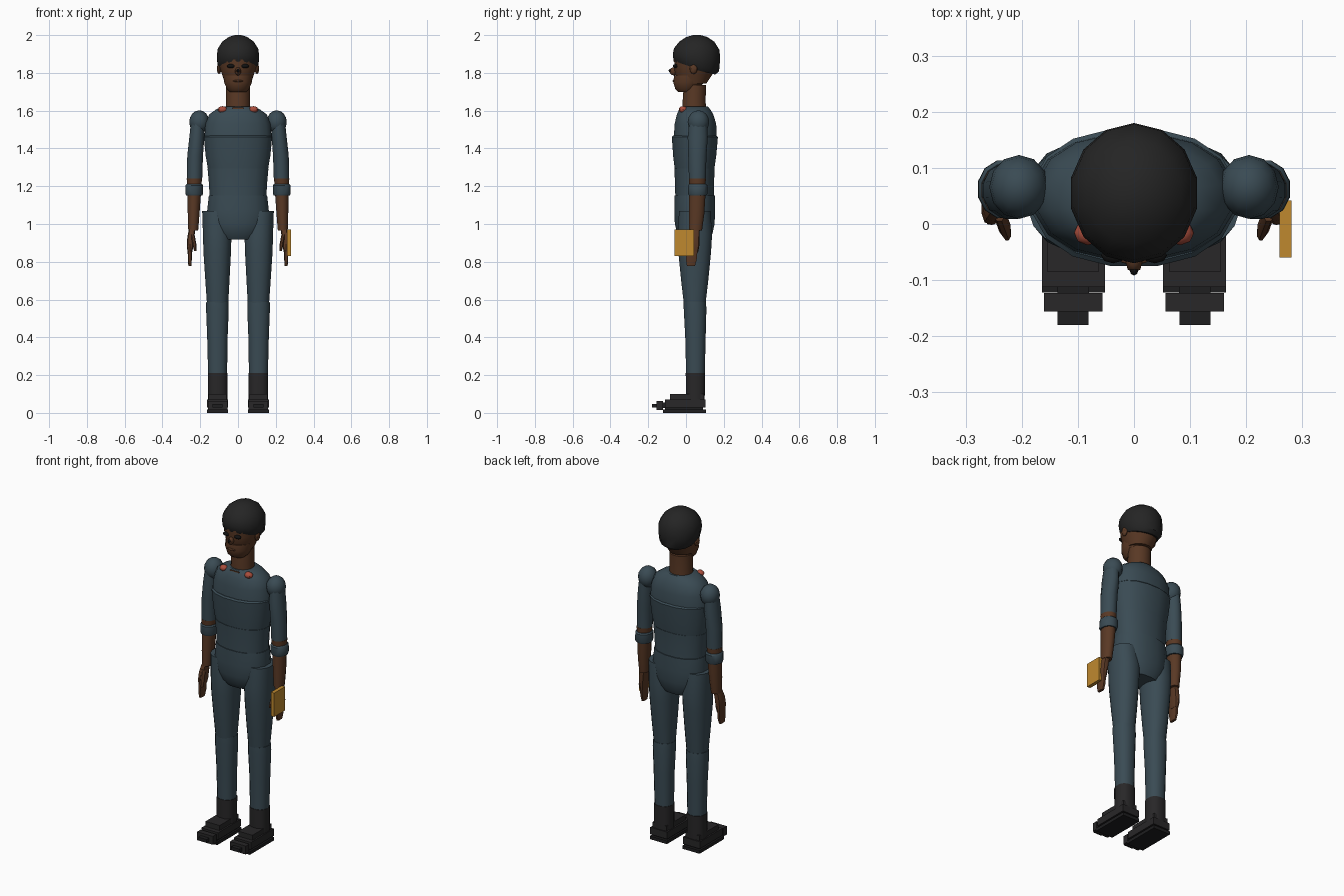
import bpy, bmesh, math
from mathutils import Vector


def material(name, rgb):
    m = bpy.data.materials.new(name)
    m.diffuse_color = (*rgb, 1)
    return m


CLOTH = material("blue grey cloth", (0.042, 0.070, 0.088))
SKIN = material("brown skin", (0.100, 0.040, 0.018))
HAIR = material("black hair", (0.018, 0.018, 0.018))
BOOT = material("boot leather", (0.021, 0.020, 0.021))
SOLE = material("boot sole", (0.013, 0.013, 0.014))
GOLD = material("gold cover", (0.52, 0.25, 0.028))
RED = material("red collar", (0.40, 0.075, 0.045))
DARK = material("dark eyes", (0.006, 0.006, 0.006))


def finish(name, bm, mat, angle=40):
    bmesh.ops.recalc_face_normals(bm, faces=bm.faces)
    me = bpy.data.meshes.new(name)
    bm.to_mesh(me)
    bm.free()
    me.materials.append(mat)
    ob = bpy.data.objects.new(name, me)
    bpy.context.collection.objects.link(ob)
    bpy.ops.object.select_all(action='DESELECT')
    ob.select_set(True)
    bpy.context.view_layer.objects.active = ob
    if angle:
        bpy.ops.object.shade_smooth_by_angle(angle=math.radians(angle))
    return ob


def loft(name, rings, mat, n=16, side=1, power=1.0, angle=40):
    """Rings are (z, centre x, centre y, radius x, radius y[, forward tilt])."""
    bm = bmesh.new()
    loops = []
    for z, cx, cy, rx, ry, *tilt in rings:
        t = tilt[0] if tilt else 0
        loop = []
        for i in range(n):
            a = 2 * math.pi * (i + 0.5) / n
            c, s = math.cos(a), math.sin(a)
            x = rx * math.copysign(abs(c) ** power, c)
            y = ry * math.copysign(abs(s) ** power, s)
            loop.append(bm.verts.new((side * (cx + x), cy + y, z - t * y)))
        loops.append(loop)
    for a, b in zip(loops, loops[1:]):
        for i in range(n):
            j = (i + 1) % n
            bm.faces.new((a[i], a[j], b[j], b[i]))
    bm.faces.new(loops[0])
    bm.faces.new(loops[-1])
    return finish(name, bm, mat, angle)


def box(name, lo, hi, mat, side=1):
    bm = bmesh.new()
    bmesh.ops.create_cube(bm, size=1)
    lo, hi = Vector(lo), Vector(hi)
    for v in bm.verts:
        v.co = (lo + hi) / 2 + v.co * (hi - lo)
        v.co.x *= side
    return finish(name, bm, mat, 0)


def ball(name, centre, radii, mat, u=12, v=8):
    bm = bmesh.new()
    bmesh.ops.create_uvsphere(bm, u_segments=u, v_segments=v, radius=1)
    for p in bm.verts:
        p.co = Vector(centre) + p.co * Vector(radii)
    return finish(name, bm, mat)


# Torso: overlapping bands of cloth
loft("upper_chest", [(1.45, 0, .048, .182, .115), (1.53, 0, .05, .175, .112),
                     (1.58, 0, .048, .155, .098), (1.605, 0, .046, .12, .085),
                     (1.622, 0, .045, .085, .072)], CLOTH, power=.9)
loft("lower_chest", [(1.28, 0, .045, .160, .105), (1.36, 0, .046, .174, .116),
                     (1.46, 0, .047, .184, .124), (1.468, 0, .047, .176, .116)],
     CLOTH, power=.9)
loft("waist", [(1.13, 0, .046, .152, .104), (1.22, 0, .045, .157, .105),
               (1.293, 0, .045, .164, .109)], CLOTH, power=.9)
loft("pelvis", [(.918, 0, .05, .105, .075), (.95, 0, .047, .135, .095),
                (1.0, 0, .046, .158, .107), (1.07, 0, .046, .166, .110),
                (1.152, 0, .046, .157, .109)], CLOTH, power=.9)

# Neck and head
loft("neck", [(1.58, 0, .045, .067, .064), (1.65, 0, .043, .064, .062),
              (1.735, 0, .047, .064, .060)], SKIN)
loft("jaw", [(1.70, 0, .0, .045, .042), (1.715, 0, .004, .060, .062),
             (1.75, 0, .014, .075, .083), (1.785, 0, .025, .079, .090)], SKIN)
loft("face", [(1.745, 0, .04, .07, .07), (1.79, 0, .040, .085, .100),
              (1.83, 0, .047, .099, .110), (1.87, 0, .05, .105, .115)], SKIN)
loft("hair", [(1.815, 0, .055, .095, .100, .24), (1.835, 0, .055, .109, .120, .22),
              (1.88, 0, .055, .115, .125, .12), (1.925, 0, .057, .111, .121, .04),
              (1.965, 0, .057, .086, .093), (1.99, 0, .057, .050, .055),
              (2.0, 0, .057, .018, .02)], HAIR, n=14)
ball("nose", (0, -.064, 1.808), (.016, .024, .022), SKIN, 8, 6)
ball("nose_tip", (0, -.082, 1.812), (.008, .010, .010), DARK, 8, 6)
ball("mouth", (0, -.064, 1.757), (.028, .008, .006), SKIN, 8, 6)

# Sloped collar patches and the open neckline between them
box("neckline", (-.03, -.034, 1.602), (.03, -.024, 1.616), SKIN)

for s, tag in ((-1, "left"), (1, "right")):
    ball(tag + "_eye", (s * .037, -.056, 1.836), (.022, .014, .011), DARK, 8, 6)
    ball(tag + "_ear", (s * .100, .04, 1.822), (.012, .021, .028), SKIN, 8, 6)
    ball(tag + "_collar_patch", (s * .082, -.016, 1.606), (.025, .022, .018), RED, 8, 6)

    # Arm: shoulder cap, sleeve, rolled cuff and forearm
    ball(tag + "_shoulder", (s * .205, .066, 1.54), (.053, .057, .062), CLOTH)
    loft(tag + "_sleeve", [(1.24, .230, .06, .042, .046), (1.36, .227, .06, .043, .050),
                           (1.46, .218, .062, .041, .055), (1.56, .212, .065, .036, .047)],
         CLOTH, 12, s)
    loft(tag + "_elbow", [(1.20, .232, .06, .039, .044), (1.24, .231, .06, .042, .047)],
         SKIN, 12, s)
    loft(tag + "_cuff", [(1.150, .232, .062, .044, .048), (1.160, .232, .062, .048, .053),
                         (1.205, .231, .062, .048, .053), (1.212, .231, .062, .042, .046)],
         CLOTH, 12, s)
    loft(tag + "_forearm", [(.965, .237, .05, .027, .036), (1.05, .235, .056, .032, .042),
                            (1.16, .232, .06, .037, .045)], SKIN, 12, s)

    # Hand: thin palm, fingers and a thumb leaning forward
    loft(tag + "_palm", [(.85, .254, .032, .012, .032), (.88, .254, .034, .018, .036),
                         (.93, .250, .038, .019, .034), (.97, .243, .045, .018, .028)],
         SKIN, 10, s, .7)
    loft(tag + "_fingers", [(.777, .255, .026, .008, .022), (.81, .255, .028, .011, .030),
                            (.865, .255, .031, .012, .032)], SKIN, 8, s, .6)
    loft(tag + "_thumb", [(.858, .226, -.018, .007, .012), (.89, .230, -.008, .011, .015),
                          (.945, .240, .020, .011, .016)], SKIN, 8, s)

    # Trouser leg
    loft(tag + "_thigh", [(.575, .108, .046, .057, .058), (.70, .109, .046, .065, .073),
                          (.85, .110, .046, .074, .088), (.95, .110, .047, .077, .093),
                          (1.07, .114, .046, .077, .084)], CLOTH, 16, s, .9)
    loft(tag + "_shin", [(.20, .108, .050, .051, .050), (.40, .109, .050, .055, .055),
                         (.55, .109, .048, .061, .061), (.588, .109, .047, .060, .060)],
         CLOTH, 16, s, .9)

    # Boot: shaft over stacked foot blocks
    loft(tag + "_boot_shaft", [(.07, .108, .050, .053, .050), (.14, .108, .050, .053, .052),
                               (.212, .108, .050, .053, .053)], BOOT, 12, s, .8)
    box(tag + "_instep", (.062, -.085, .06), (.155, .095, .10), BOOT, s)
    box(tag + "_vamp", (.052, -.112, .028), (.164, .103, .07), BOOT, s)
    box(tag + "_sole_core", (.062, -.11, .012), (.152, .09, .035), SOLE, s)
    box(tag + "_sole", (.052, -.122, 0), (.164, .106, .019), SOLE, s)
    box(tag + "_toe_cap", (.056, -.156, .014), (.160, -.123, .064), BOOT, s)
    box(tag + "_toe_joint", (.080, -.130, .026), (.136, -.105, .055), SOLE, s)
    box(tag + "_toe_tip", (.081, -.180, .028), (.136, -.150, .048), SOLE, s)

# Book held against the outside of the right hand
box("book", (.259, -.06, .83), (.281, .042, .972), GOLD)
